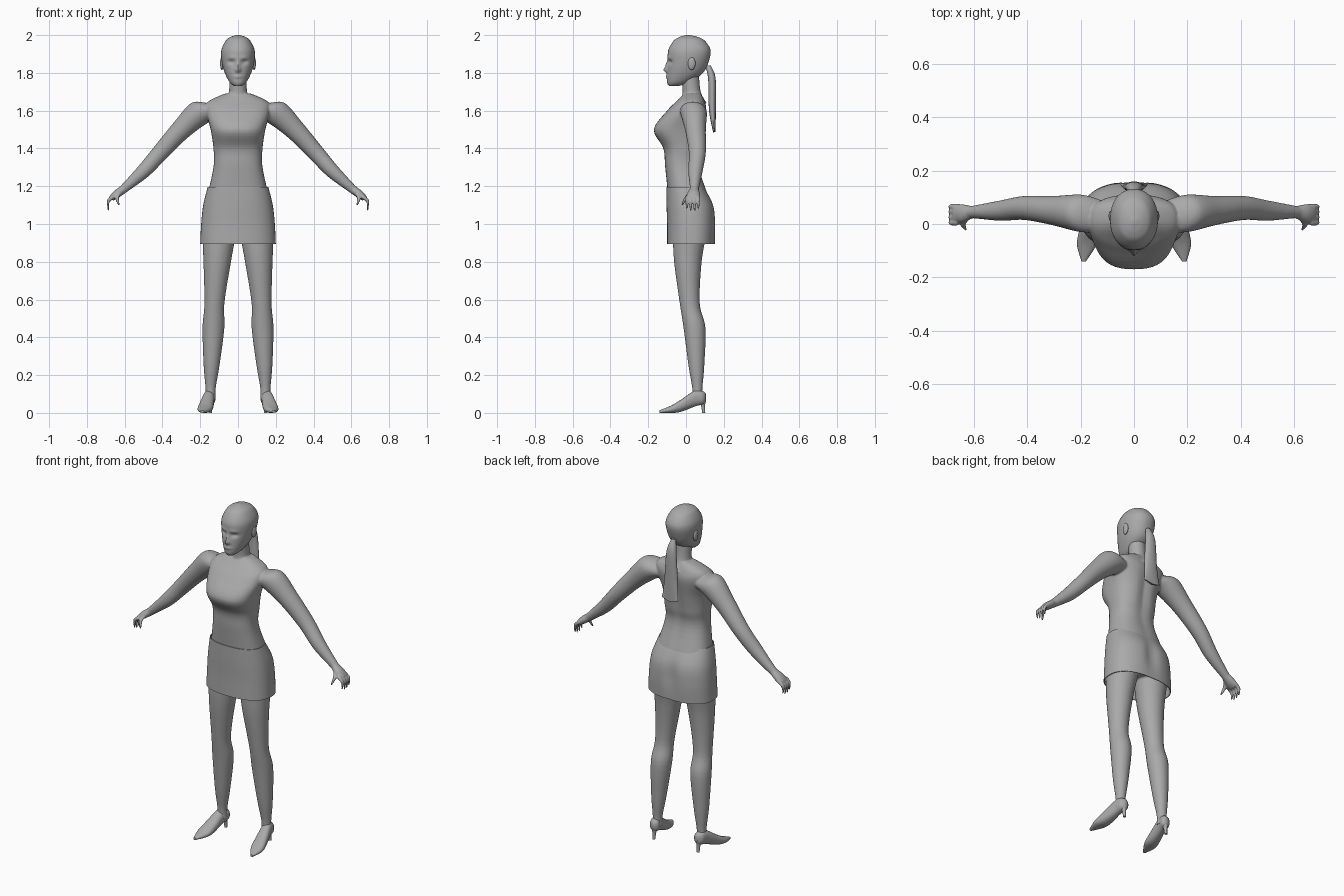
import bpy
import bmesh
from math import sin, cos, tau, exp, copysign
from mathutils import Vector

if "Cube" in bpy.data.objects:
    bpy.data.objects.remove(bpy.data.objects["Cube"])

grey = bpy.data.materials.new("plain_grey")
grey.use_nodes = True
grey.diffuse_color = (0.4, 0.4, 0.4, 1)
shader = grey.node_tree.nodes["Principled BSDF"]
shader.inputs["Base Color"].default_value = grey.diffuse_color

ACROSS, DEPTH, UP = Vector((1, 0, 0)), Vector((0, 1, 0)), Vector((0, 0, 1))
ARM_UP = (ACROSS + UP).normalized()
SIDES = {"left": 1, "right": -1}


def resample(rows, steps):
    """Pass a smooth curve through the rows and add rows between them."""
    padded = [rows[0], *rows, rows[-1]]
    smooth = []
    for before, start, end, after in zip(padded, padded[1:], padded[2:], padded[3:]):
        for step in range(steps):
            t = step / steps
            row = []
            for a, b, c, d in zip(before, start, end, after):
                leave, arrive = (c - a) / 2, (d - b) / 2
                bend = 3 * (c - b) - 2 * leave - arrive
                twist = 2 * (b - c) + leave + arrive
                row.append(b + t * (leave + t * (bend + t * twist)))
            smooth.append(row)
    return smooth + [rows[-1]]


def rounded(value, power):
    return copysign(abs(value) ** (2 / power), value)


def loft(bm, rows, u=ACROSS, v=DEPTH, power=2, side=1, steps=6, count=32, caps=True):
    """Skin rounded rings given as (x, y, z, radius along u, radius along v)."""
    rings = []
    for x, y, z, wide, deep in resample(rows, steps):
        ring = []
        for k in range(count):
            angle = tau * k / count
            point = Vector((x, y, z))
            point += u * wide * rounded(cos(angle), power)
            point += v * deep * rounded(sin(angle), power)
            point.x *= side
            ring.append(bm.verts.new(point))
        rings.append(ring)
    for low, high in zip(rings, rings[1:]):
        for k in range(count):
            bm.faces.new((low[k - 1], low[k], high[k], high[k - 1]))
    if caps:
        bm.faces.new(rings[0])
        bm.faces.new(rings[-1])


def upright(bm, profile, **options):
    """Loft a centred part from (height, half width, front, back)."""
    rows = [(0, (front + back) / 2, height, width, (back - front) / 2)
            for height, width, front, back in profile]
    loft(bm, rows, **options)


def tube(bm, path, **options):
    """Loft a round limb from (x, y, z, radius)."""
    loft(bm, [(*point, point[-1]) for point in path], **options)


def ball(bm, centre, radii):
    new = bmesh.ops.create_uvsphere(bm, u_segments=24, v_segments=16, radius=1)["verts"]
    bmesh.ops.scale(bm, vec=radii, verts=new)
    bmesh.ops.translate(bm, vec=centre, verts=new)


def bump(bm, centre, size, push):
    """Push the surface along y with a soft round falloff."""
    for vert in bm.verts:
        away = [(p - c) / s for p, c, s in zip(vert.co, centre, size)]
        vert.co.y += push * exp(-sum(a * a for a in away))


def finish(bm, name, voxel=0):
    bmesh.ops.recalc_face_normals(bm, faces=bm.faces)
    for face in bm.faces:
        face.smooth = True
    for edge in bm.edges:
        edge.smooth = edge.calc_face_angle(0) < 0.9
    mesh = bpy.data.meshes.new(name)
    bm.to_mesh(mesh)
    bm.free()
    mesh.materials.append(grey)
    obj = bpy.data.objects.new(name, mesh)
    bpy.context.collection.objects.link(obj)
    if voxel:
        fuse = obj.modifiers.new("fuse", "REMESH")
        fuse.mode = "VOXEL"
        fuse.voxel_size = voxel
        fuse.use_smooth_shade = True
        soften = obj.modifiers.new("soften", "SMOOTH")
        soften.iterations = 6


# Body: torso, neck, arms, hands and legs fused into one skin
bm = bmesh.new()
upright(bm, [(.95, .17, -.08, .13), (1.1, .17, -.09, .13), (1.3, .13, -.11, .07),
             (1.4, .13, -.12, .08), (1.5, .145, -.17, .095), (1.6, .17, -.1, .11),
             (1.65, .155, -.05, .1), (1.69, .07, -.01, .08)], power=2.5, count=48)
bump(bm, centre=(0, .1, 1.45), size=(.03, .05, .2), push=-.012)
tube(bm, [(0, .04, 1.64, .07), (0, .03, 1.7, .048), (0, .02, 1.8, .048)])

ARM = [(.13, .03, 1.6, .06), (.2, .04, 1.59, .07), (.3, .05, 1.5, .055),
       (.41, .06, 1.38, .045), (.5, .05, 1.28, .038), (.6, .045, 1.19, .024),
       (.65, .04, 1.15, .02)]
LEG = [(.1, .02, .95, .09), (.11, .01, .8, .073), (.125, .02, .58, .053),
       (.13, .045, .45, .058), (.14, .055, .25, .042), (.145, .06, .13, .027),
       (.145, .06, .07, .027)]
THUMB = [(.62, .03, 1.17, .012), (.64, 0, 1.14, .011), (.63, -.02, 1.1, .006)]
for side in SIDES.values():
    tube(bm, ARM, u=ARM_UP, side=side)
    tube(bm, LEG, side=side)
    tube(bm, THUMB, side=side, count=12)
    # Flat palm and four spread, curled fingers
    loft(bm, [(.6, .045, 1.19, .02, .02), (.64, .04, 1.16, .022, .034),
              (.67, .04, 1.135, .016, .036)], u=ARM_UP, side=side)
    for finger in range(4):
        y = .065 - .02 * finger
        tip = 1.07 if finger in (1, 2) else 1.08
        tube(bm, [(.66, y, 1.145, .011), (.687, y, 1.12, .01), (.686, y, tip, .006)],
             u=ARM_UP, side=side, count=12)
finish(bm, "body", voxel=0.005)

# Head with a modelled face
bm = bmesh.new()
upright(bm, [(1.73, .02, -.09, -.04), (1.75, .044, -.1, .02), (1.8, .07, -.1, .09),
             (1.86, .086, -.096, .12), (1.92, .088, -.094, .13), (1.97, .065, -.065, .1),
             (1.99, .04, -.035, .063), (2, .01, 0, .02)], power=2.15, steps=10, count=96)
FACE = -.1
bump(bm, centre=(0, FACE, 1.815), size=(.014, .04, .013), push=-.017)  # nose tip
bump(bm, centre=(0, FACE, 1.84), size=(.011, .04, .025), push=-.011)  # nose bridge
bump(bm, centre=(0, FACE, 1.78), size=(.024, .04, .008), push=-.006)  # lips
for side in SIDES.values():
    bump(bm, centre=(.036 * side, FACE, 1.857), size=(.02, .04, .012), push=.013)  # eye socket
    bump(bm, centre=(.035 * side, FACE, 1.88), size=(.024, .04, .01), push=-.005)  # brow
finish(bm, "head")

for label, side in SIDES.items():
    bm = bmesh.new()
    ball(bm, centre=(.085 * side, .03, 1.85), radii=(.01, .02, .034))
    finish(bm, label + "_ear")

# Ponytail, narrow at the tie and flaring to a thin, notched end
bm = bmesh.new()
upright(bm, [(1.84, .012, .1, .13), (1.77, .03, .117, .157), (1.6, .043, .122, .158),
             (1.48, .054, .145, .156)], count=24)
for vert in bm.verts:
    if vert.co.z < 1.5:
        vert.co.z += abs(vert.co.x) / 4
finish(bm, "ponytail")

# Skirt: thin open shell with a soft dent at the back
bm = bmesh.new()
upright(bm, [(.895, .2, -.1, .155), (1, .195, -.1, .158), (1.1, .184, -.103, .147),
             (1.195, .161, -.104, .096)], power=2.4, count=64, caps=False)
bump(bm, centre=(0, .155, 1.04), size=(.035, .08, .1), push=-.016)
bmesh.ops.recalc_face_normals(bm, faces=bm.faces)
bmesh.ops.solidify(bm, geom=bm.faces[:], thickness=.004)
finish(bm, "skirt")

# High-heeled shoes from (y, sole, top, half width), with the toes turned out
SHOE = [(.106, .06, .1, .012), (.09, .045, .115, .028), (.05, .035, .12, .03),
        (-.03, .005, .068, .038), (-.08, 0, .038, .036), (-.14, 0, .014, .008)]
rows = [(.163 - .18 * y, y, (sole + top) / 2, width, (top - sole) / 2)
        for y, sole, top, width in SHOE]
for label, side in SIDES.items():
    bm = bmesh.new()
    loft(bm, rows, v=UP, power=2.3, side=side)
    finish(bm, label + "_shoe")
    bm = bmesh.new()
    tube(bm, [(.146, .085, .07, .022), (.146, .09, .04, .011), (.146, .094, 0, .008)],
         side=side, count=16)
    finish(bm, label + "_heel")
